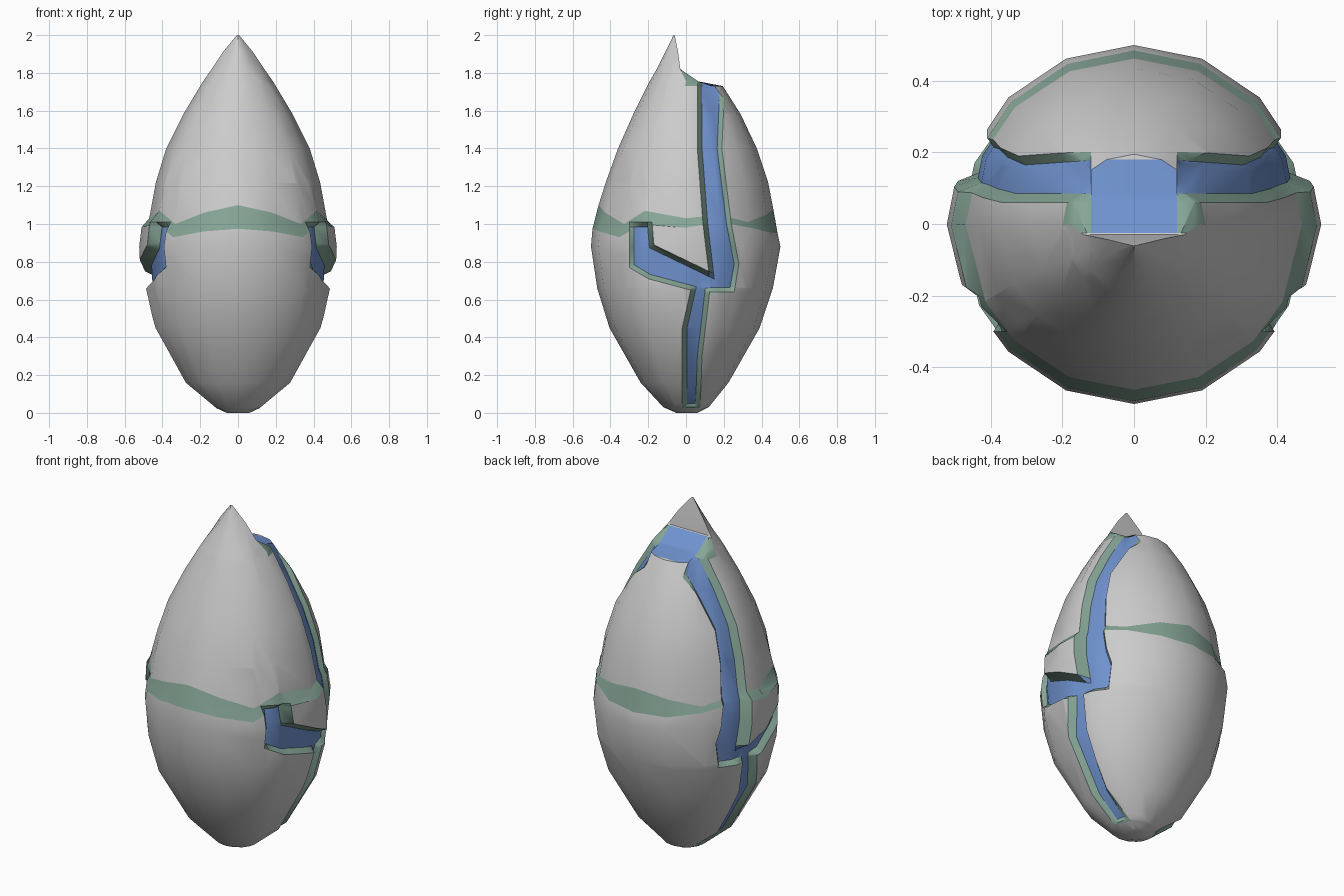
import bpy, bmesh
from math import sin, cos, radians
from mathutils import Vector

if "Cube" in bpy.data.objects:
    bpy.data.objects.remove(bpy.data.objects["Cube"])

W, DEPTH = 0.025, 0.035          # trim width and groove depth
GREY, GREEN, BLUE = 0, 1, 2

# Half ring of angles from the front, mirrored to a full turn
HALF = [0, 22.5, 45, 62, 90, 112.5, 135, 157.5, 180]
ANG = HALF + [360 - a for a in HALF[-2:0:-1]]
SEAM_LO = [.975, .96, .93, 1.0, .98, 1.01, .98, .955, .95]
SEAM_HI = [1.10, 1.06, 1.0, 1.07, 1.03, 1.05, 1.01, 1.05, 1.08]

# Side-view (y, z) outlines of the groove and of the raised side panel
GROOVE = [(.06, 1.9), (.06, 1.4), (.09, 1.0), (.12, .75), (-.17, .89), (-.18, 1.01), (-.30, 1.01),
          (-.30, .77), (-.2, .71), (.025, .65), (-.02, .45), (-.02, .025), (.075, .025), (.085, .3),
          (.125, .64), (.255, .64), (.28, .79), (.24, 1.0), (.19, 1.4), (.205, 1.74), (.205, 1.9)]
PANEL = [(-.18, 1.01), (-.17, .89), (.12, .75), (.09, 1.0)]


def inside(p, poly):
    hit = False
    for (ay, az), (by, bz) in zip(poly, poly[1:] + poly[:1]):
        if (az > p[1]) != (bz > p[1]) and p[0] < (by - ay) * (p[1] - az) / (bz - az) + ay:
            hit = not hit
    return hit


def dist(p, poly):
    best, p = 9, Vector(p)
    for a, b in zip(poly, poly[1:] + poly[:1]):
        a, b = Vector(a), Vector(b)
        d = b - a
        t = max(0, min(1, (p - a).dot(d) / d.length_squared))
        best = min(best, (a + d * t - p).length)
    return best


def new_ring(bm, z, front, back, hw, flat=False):
    # flat: round front, sliced straight across at the back
    c, r = (0, -front) if flat else ((front + back) / 2, (back - front) / 2)
    out = []
    for i, a in enumerate(ANG):
        zz = z[min(i, 16 - i)] if isinstance(z, list) else z
        y = min(c - r * cos(radians(a)), back)
        out.append(bm.verts.new((hw * sin(radians(a)), y, zz)))
    return out


# Egg body: lower shell, sloped seam, upper shell with hooked tip
rows = [(0, -.05, .06, .06), (.03, -.12, .12, .125), (.16, -.24, .225, .28), (.45, -.405, .39, .44),
        (.66, -.47, .46, .487), (.88, -.503, .50, .497), (SEAM_LO, -.495, .485, .485),
        (SEAM_HI, -.463, .462, .47),
        (1.22, -.425, .435, .435), (1.4, -.36, .375, .38), (1.58, -.28, .29, .29), (1.73, -.205, .195, .20),
        (1.755, -.193, .065, .185, True), (1.82, -.155, -.03, .14, True),
        (1.91, -.11, -.042, .08, True), (2.0, -.066, -.06, .006, True)]
bm = bmesh.new()
rings = [new_ring(bm, *r) for r in rows]
for n, (lo, hi) in enumerate(zip(rings, rings[1:])):
    for i in range(16):
        j = (i + 1) % 16
        f = bm.faces.new((lo[i], lo[j], hi[j], hi[i]))
        f.material_index = GREEN if n == 6 else GREY
bm.faces.new(rings[0][::-1])
bm.faces.new(rings[-1])


def cut(co, no, keep):
    faces = [f for f in bm.faces if keep(f)]
    geom = set(faces)
    for f in faces:
        geom.update(f.edges)
        geom.update(f.verts)
    bmesh.ops.bisect_plane(bm, geom=list(geom), dist=1e-5, plane_co=co, plane_no=no)


# Score the surface along the groove outline and its inner trim line
for a, b in zip(GROOVE, GROOVE[1:] + GROOVE[:1]):
    d = Vector((0, b[0] - a[0], b[1] - a[1])).normalized()
    no = Vector((0, -d.z, d.y))
    y0, y1 = sorted((a[0], b[0]))
    z0, z1 = sorted((a[1], b[1]))

    def near(f):
        ys = [v.co.y for v in f.verts]
        zs = [v.co.z for v in f.verts]
        return (max(ys) > y0 - .03 and min(ys) < y1 + .03 and
                max(zs) > z0 - .03 and min(zs) < z1 + .03)
    for off in (0, W):
        cut(Vector((0, a[0], a[1])) + no * off, no, near)


def high(f):
    return f.calc_center_median().z > 1.66


for x in (-.17, -.12, .12, .17):
    cut((x, 0, 0), (1, 0, 0), high)
cut((0, -.025, 0), (0, 1, 0), high)

# Colour the groove floor, its sloped trim and the top patch
for f in bm.faces:
    c = f.calc_center_median()
    p = (c.y, c.z)
    if c.z > 1.731 and c.y > -.027 and abs(c.x) < .12:
        f.material_index = BLUE
    elif c.z > 1.735 and -.01 < c.y < .085 and abs(c.x) < .19:
        f.material_index = GREEN
    elif abs(c.x) > .03 and inside(p, GROOVE) and not (c.z > 1.6 and abs(c.x) < .12):
        f.material_index = BLUE if dist(p, GROOVE) > W - .001 else GREEN

# Sink the groove and raise the side panels
for v in bm.verts:
    p = (v.co.y, v.co.z)
    s = 1 if v.co.x > 0 else -1
    if abs(v.co.x) < .04 or (v.co.z > 1.6 and abs(v.co.x) < .121):
        continue
    dp = dist(p, GROOVE)
    if inside(p, PANEL) or dist(p, PANEL) < 1e-3:
        v.co.x += s * .026
    elif inside(p, GROOVE) and dp > 1e-4:
        v.co.x -= s * DEPTH * min(1, dp / W) * min(1, abs(v.co.x) / .2)
bm.normal_update()

# Split into shell, trim and core
for idx, name, col in ((GREY, "outer_shell", None), (GREEN, "shell_trim", (.24, .38, .31, 1)),
                       (BLUE, "inner_core", (.16, .29, .62, 1))):
    part = bm.copy()
    bmesh.ops.delete(part, geom=[f for f in part.faces if f.material_index != idx], context='FACES')
    for f in part.faces:
        f.material_index = 0
    me = bpy.data.meshes.new(name)
    part.to_mesh(me)
    part.free()
    ob = bpy.data.objects.new(name, me)
    bpy.context.collection.objects.link(ob)
    if col:
        mat = bpy.data.materials.new(name)
        mat.diffuse_color = col
        mat.use_nodes = True
        mat.node_tree.nodes["Principled BSDF"].inputs["Base Color"].default_value = mat.diffuse_color
        me.materials.append(mat)
    bpy.ops.object.select_all(action='DESELECT')
    ob.select_set(True)
    bpy.context.view_layer.objects.active = ob
    bpy.ops.object.shade_smooth_by_angle(angle=radians(38))
bm.free()
